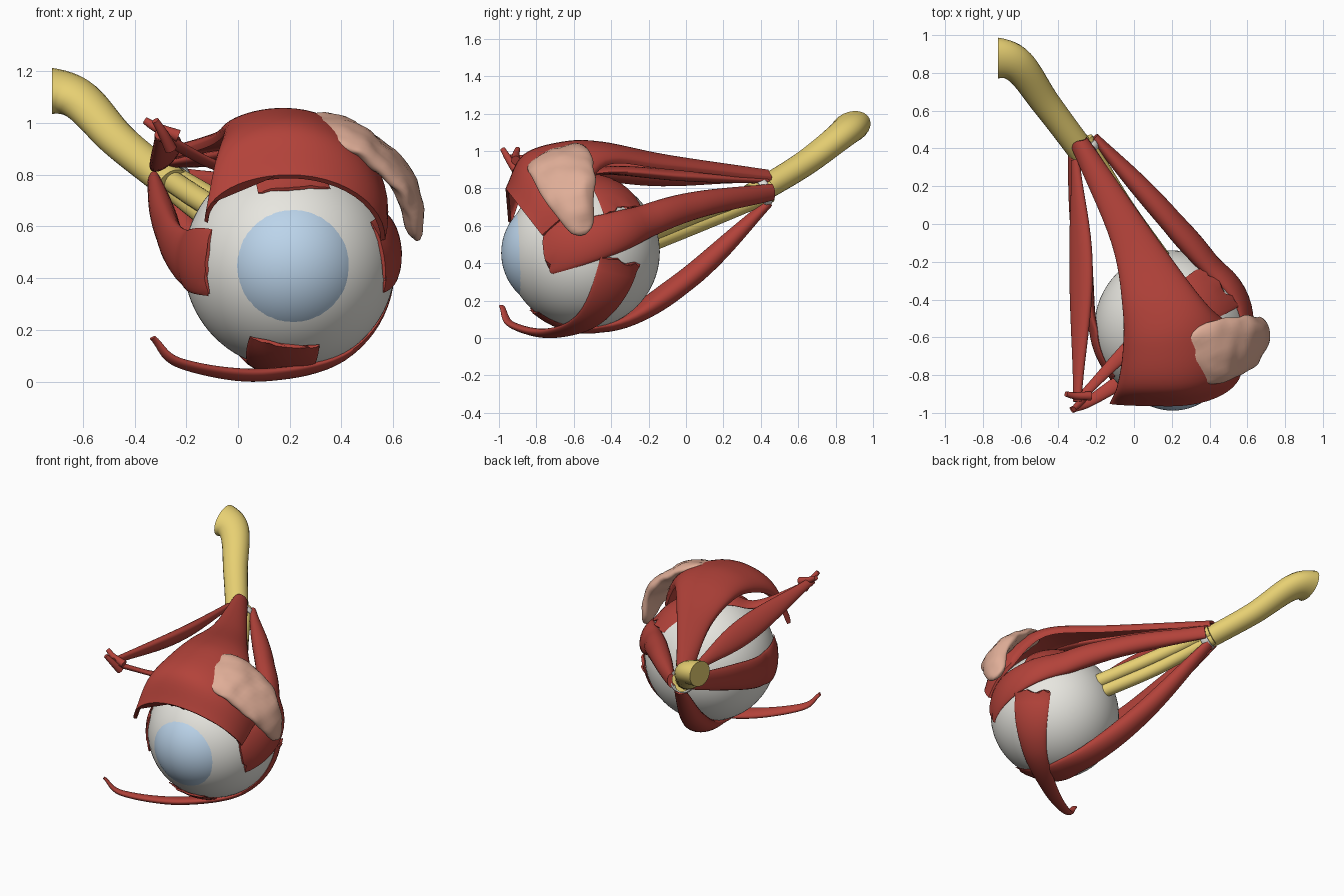
import bpy, bmesh, math, random
from mathutils import Vector, noise

if "Cube" in bpy.data.objects:
    bpy.data.objects.remove(bpy.data.objects["Cube"])

random.seed(4)
EYE, R = Vector((0.2, -0.55, 0.46)), 0.41      # eyeball centre and radius
APEX = Vector((-0.28, 0.45, 0.79))             # where the muscles meet
AXIS = APEX - EYE


def material(name, *rgb):
    m = bpy.data.materials.new(name)
    m.diffuse_color = (*rgb, 1)
    m.use_nodes = True
    m.node_tree.nodes["Principled BSDF"].inputs["Base Color"].default_value = m.diffuse_color
    return m


RED = material("muscle_red", 0.45, 0.055, 0.042)
YELLOW = material("nerve_yellow", 0.8, 0.63, 0.17)
PINK = material("gland_pink", 0.74, 0.42, 0.31)
WHITE = material("sclera_white", 0.8, 0.79, 0.74)
BLUE = material("cornea_blue", 0.5, 0.66, 0.83)


def finish(bm, name, mat, angle=50):
    bmesh.ops.recalc_face_normals(bm, faces=bm.faces[:])
    me = bpy.data.meshes.new(name)
    bm.to_mesh(me)
    bm.free()
    me.materials.append(mat)
    me.shade_smooth()
    me.set_sharp_from_angle(angle=math.radians(angle))
    ob = bpy.data.objects.new(name, me)
    bpy.context.collection.objects.link(ob)


def ball(radius, centre):
    bm = bmesh.new()
    bmesh.ops.create_uvsphere(bm, u_segments=64, v_segments=40, radius=radius)
    bmesh.ops.translate(bm, verts=bm.verts, vec=centre)
    return bm


def trim(bm, co, no):
    bmesh.ops.bisect_plane(bm, geom=bm.verts[:] + bm.edges[:] + bm.faces[:],
                           plane_co=co, plane_no=no, clear_outer=True)


def spline(pts, steps):
    """Catmull-Rom curve through the points."""
    p = [Vector(q) for q in pts]
    p = [2 * p[0] - p[1]] + p + [2 * p[-1] - p[-2]]
    out = []
    for i in range(1, len(p) - 2):
        a, b, c, d = p[i - 1:i + 3]
        for k in range(steps):
            t = k / steps
            out.append(0.5 * (2 * b + (c - a) * t + (2 * a - 5 * b + 4 * c - d) * t * t
                              + (3 * b - a - 3 * c + d) * t ** 3))
    return out + [p[-2]]


def loft(rings):
    bm = bmesh.new()
    vs = [[bm.verts.new(p) for p in r] for r in rings]
    n = len(vs[0])
    for a, b in zip(vs, vs[1:]):
        for j in range(n):
            bm.faces.new((a[j], a[(j + 1) % n], b[(j + 1) % n], b[j]))
    bm.faces.new(vs[0])
    bm.faces.new(vs[-1])
    return bm


def sweep(pts, width, thick, sides=24, jag=0.0, bumps=0.0, wrap=True):
    """Elliptic strap along a curve, hugging the eye; width and thick are rules of 0..1."""
    s = spline(pts, 10)
    last = len(s) - 1
    rings = []
    for i, c in enumerate(s):
        w, t = width(i / last), thick(i / last)
        T = (s[min(i + 1, last)] - s[max(i - 1, 0)]).normalized()
        k = max(0.0, (c - EYE).dot(AXIS) / AXIS.length_squared)
        N = c - (EYE + AXIS * k) if wrap else Vector((0.3, -0.5, 1))
        N = (N - T * N.dot(T)).normalized()
        S = T.cross(N)
        d = max((c - EYE).length, R + 0.006)
        f = min(1, max(0, (0.6 - d) / 0.12)) if wrap else 0
        ring = []
        for j in range(sides):
            a = 2 * math.pi * j / sides
            p = c + S * w * math.cos(a) + N * t * math.sin(a)
            p = p.lerp(EYE + (p - EYE).normalized() * (d + t * math.sin(a)), f)
            if bumps:
                p += (N * noise.noise(p * 12) + S * noise.noise(p * 9)) * bumps
            ring.append(p)
        if jag and i == last:      # ragged insertion edge
            for j in range(sides // 2 + 1):
                o = T * random.uniform(-jag, jag)
                for m in {j, -j % sides}:
                    ring[m] += o
        rings.append(ring)
    return loft(rings)


def grow(a, b, power=1.0):
    return lambda s: a + (b - a) * s ** power


def belly(end, mid, power=1.5):
    return lambda s: end + (mid - end) * max(0, math.sin(math.pi * s)) ** power


def strap(end, mid):
    """Fleshy in the back half, thinning to a flat tendon at the insertion."""
    return lambda s: 0.006 + (1 - s) ** 0.6 * end + mid * max(0, math.sin(math.pi * s ** 0.8)) ** 1.5 * (1.15 - s)


def muscle(name, pts, width, thick, jag=0.014):
    finish(sweep(pts, width, thick, 28, jag), name, RED)


# Eyeball and cornea
finish(ball(R, EYE), "eyeball", WHITE)
bm = ball(0.305, (0.205, -0.683, 0.455))
trim(bm, (0, -0.885, 0), (0, 1, 0))
finish(bm, "cornea", BLUE)

# Optic nerve trunk, cut flat at its far end, and its strands into the eye
bm = sweep([(-0.25, 0.35, 0.76), (-0.46, 0.63, 0.93), (-0.63, 0.85, 1.1), (-0.82, 0.88, 1.13)],
           grow(0.072, 0.14, 2.5), grow(0.066, 0.09, 2), wrap=False)
trim(bm, (-0.72, 0, 0), (-1, 0, 0))
bmesh.ops.holes_fill(bm, edges=[e for e in bm.edges if e.is_boundary])
finish(bm, "optic_nerve", YELLOW)
for n in range(3):
    a = 2 * math.pi * n / 3 + 0.4
    o = Vector((math.cos(a), 0, math.sin(a))) * 0.04
    finish(sweep([o + EYE + Vector((-0.09, 0.37, 0.09)), o + Vector((-0.1, 0.12, 0.67)),
                  o * 0.6 + APEX], grow(0.046, 0.042), grow(0.046, 0.042), wrap=False),
           f"nerve_strand_{n + 1}", YELLOW)

# Four straight muscles from the apex to the front of the eye
muscle("superior_rectus", [(-0.27, 0.43, 0.84), (-0.02, -0.05, 0.87), (0.16, -0.5, 0.89), (0.22, -0.86, 0.75)],
       grow(0.035, 0.15, 0.8), strap(0.008, 0.022))
muscle("lateral_rectus", [(-0.21, 0.46, 0.78), (0.2, 0.01, 0.7), (0.55, -0.42, 0.55), (0.53, -0.74, 0.48)],
       grow(0.045, 0.14), strap(0.018, 0.05))
muscle("medial_rectus", [(-0.33, 0.4, 0.78), (-0.28, -0.1, 0.61), (-0.23, -0.5, 0.49), (-0.12, -0.81, 0.46)],
       grow(0.045, 0.135, 0.8), strap(0.015, 0.04))
muscle("inferior_rectus", [(-0.26, 0.44, 0.72), (-0.05, 0, 0.31), (0.13, -0.42, 0.065), (0.18, -0.82, 0.14)],
       grow(0.035, 0.145, 0.9), strap(0.018, 0.05))

# Slanting muscles and the pulley tendon
muscle("inferior_oblique", [(-0.33, -0.985, 0.17), (-0.22, -0.93, 0.07), (0.1, -0.72, 0.025),
                            (0.42, -0.5, 0.11), (0.57, -0.34, 0.41)],
       grow(0.018, 0.13, 1.6), belly(0.008, 0.022, 1))
muscle("superior_oblique", [(-0.31, 0.34, 0.85), (-0.28, -0.25, 0.88), (-0.3, -0.94, 0.96)],
       belly(0.025, 0.08), belly(0.02, 0.038), jag=0)
muscle("superior_oblique_tendon", [(-0.3, -0.94, 0.95), (-0.06, -0.69, 0.83), (0.12, -0.54, 0.87),
                                   (0.44, -0.31, 0.7)], grow(0.025, 0.17, 2), grow(0.018, 0.004))

# Pulley hooks at the inner front corner
hook = grow(0.014, 0.024)
finish(sweep([(-0.36, -0.9, 1.01), (-0.31, -0.91, 0.98), (-0.23, -0.91, 0.95)], hook, hook, wrap=False),
       "pulley_bar", RED)
finish(sweep([(-0.32, -0.98, 1.01), (-0.29, -0.95, 0.96), (-0.26, -0.91, 0.9)], hook, hook, wrap=False),
       "pulley_hook", RED)

# Eyelid lifter: each row is an arch given by left end, crest and right end
rows = [((-0.33, 0.4, 0.86), (-0.29, 0.44, 0.9), (-0.25, 0.46, 0.86)),
        ((-0.12, -0.1, 0.93), (0.01, -0.1, 0.98), (0.14, -0.1, 0.92)),
        ((-0.06, -0.45, 0.97), (0.16, -0.45, 1.05), (0.39, -0.43, 0.94)),
        ((-0.06, -0.68, 0.93), (0.18, -0.66, 1.05), (0.56, -0.57, 0.71)),
        ((-0.09, -0.86, 0.83), (0.19, -0.87, 0.98), (0.58, -0.68, 0.63)),
        ((-0.13, -0.95, 0.62), (0.2, -0.965, 0.8), (0.57, -0.77, 0.55))]
rings = []
for left, crest, right in zip(*[spline(c, 7) for c in zip(*rows)]):
    outer = []
    for i in range(-12, 13):
        a = abs(i) / 12 * math.pi / 2
        e = (left if i < 0 else right) - crest
        outer.append(crest + Vector((e.x * math.sin(a), e.y * (1 - math.cos(a)), e.z * (1 - math.cos(a)))))
    k = max(0, min(1, (crest.y - EYE.y) / AXIS.y))
    inner = [p + (EYE + AXIS * k - p).normalized() * 0.022 for p in outer]
    rings.append(outer + inner[::-1])
finish(loft(rings), "eyelid_lifter", RED)

# Tear gland on the upper outer side
finish(sweep([(0.3, -0.76, 0.975), (0.45, -0.68, 0.945), (0.64, -0.62, 0.77), (0.69, -0.55, 0.55)],
             lambda s: 0.02 + 0.155 * max(0, math.sin(math.pi * s ** 0.75)) ** 0.5 * (1.15 - 0.35 * s),
             lambda s: 0.012 + 0.035 * max(0, math.sin(math.pi * s)) ** 0.5,
             sides=32, bumps=0.014), "tear_gland", PINK, 80)

# Tendon ring around the nerve at the apex
d = AXIS.normalized()
side = d.cross(Vector((0, 0, 1))).normalized()
up = side.cross(d)
hoop = []
for i in range(25):
    a = 2 * math.pi * i / 24
    o = side * math.cos(a) + up * math.sin(a)
    hoop.append([APEX + o * (0.07 + 0.012 * math.cos(b)) + d * (0.025 * math.sin(b) - 0.05)
                 for b in (2 * math.pi * j / 10 for j in range(10))])
finish(loft(hoop), "tendon_ring", WHITE)
